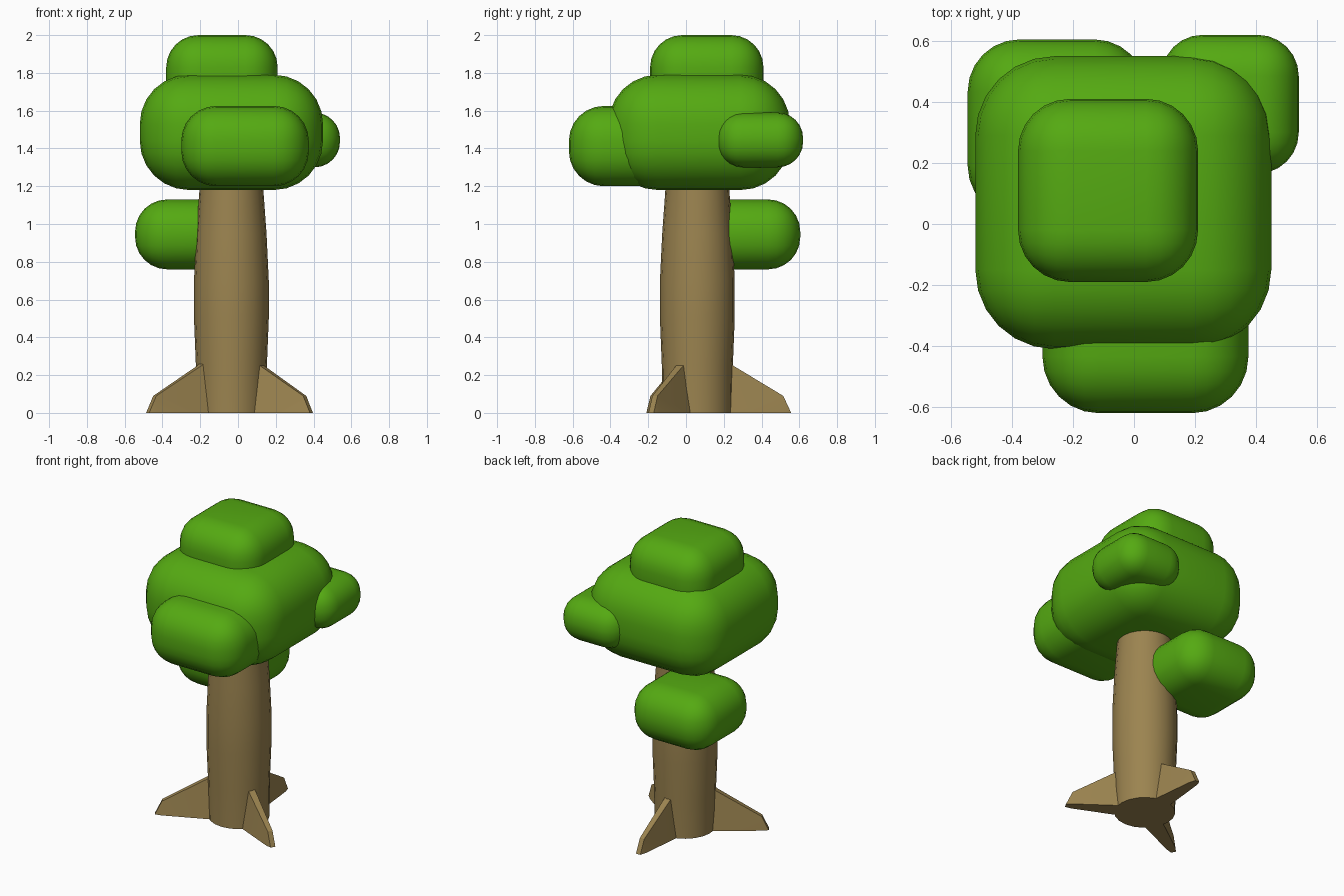
import bpy, bmesh, math
from mathutils import Matrix

if "Cube" in bpy.data.objects:
    bpy.data.objects.remove(bpy.data.objects["Cube"])


def material(name, color):
    m = bpy.data.materials.new(name)
    m.diffuse_color = color
    m.use_nodes = True
    m.node_tree.nodes["Principled BSDF"].inputs["Base Color"].default_value = m.diffuse_color
    return m


GREEN = material("leaves", (0.09, 0.40, 0.006, 1))
BROWN = material("bark", (0.33, 0.23, 0.08, 1))
CX, CY = -0.035, 0.06  # trunk axis


def finish(bm, name, mat, angle):
    bmesh.ops.recalc_face_normals(bm, faces=bm.faces)
    me = bpy.data.meshes.new(name)
    bm.to_mesh(me)
    bm.free()
    me.materials.append(mat)
    ob = bpy.data.objects.new(name, me)
    bpy.context.collection.objects.link(ob)
    bpy.ops.object.select_all(action='DESELECT')
    bpy.context.view_layer.objects.active = ob
    ob.select_set(True)
    bpy.ops.object.shade_smooth_by_angle(angle=math.radians(angle))
    return ob


def leaf_block(name, x, y, z, radius):
    """Rounded box spanning the given ranges."""
    bm = bmesh.new()
    bmesh.ops.create_cube(bm, size=1)
    for v in bm.verts:
        for i, (lo, hi) in enumerate((x, y, z)):
            v.co[i] = hi if v.co[i] > 0 else lo
    bmesh.ops.bevel(bm, geom=bm.edges[:], offset=radius, segments=6,
                    profile=0.5, affect='EDGES', clamp_overlap=True)
    finish(bm, name, GREEN, 60)


# Foliage
leaf_block("main_crown", (-0.52, 0.45), (-0.41, 0.55), (1.18, 1.79), 0.26)
leaf_block("top_crown", (-0.38, 0.21), (-0.19, 0.41), (1.58, 2.0), 0.17)
leaf_block("front_leaves", (-0.30, 0.375), (-0.62, -0.02), (1.20, 1.625), 0.185)
leaf_block("right_leaves", (0.09, 0.54), (0.165, 0.62), (1.30, 1.59), 0.135)
leaf_block("lower_leaves", (-0.545, 0.04), (0.02, 0.605), (0.76, 1.13), 0.17)

# Trunk: lofted rings with a slight belly
bm = bmesh.new()
N = 20
rings = []
for r, z in ((0.185, 0), (0.188, 0.25), (0.198, 0.5), (0.198, 0.7),
             (0.186, 0.95), (0.17, 1.17), (0.165, 1.3)):
    rings.append([bm.verts.new((CX + r * math.cos(2 * math.pi * i / N),
                                CY + r * math.sin(2 * math.pi * i / N), z))
                  for i in range(N)])
for a, b in zip(rings, rings[1:]):
    for i in range(N):
        j = (i + 1) % N
        bm.faces.new((a[i], a[j], b[j], b[i]))
bm.faces.new(rings[0])
bm.faces.new(rings[-1])
finish(bm, "trunk", BROWN, 40)

# Three tapered buttress roots: (distance out, height, half width at top, at bottom)
STATIONS = ((0.10, 0.33, 0.025, 0.065), (0.19, 0.25, 0.022, 0.056),
            (0.455, 0.09, 0.016, 0.028), (0.497, 0.0, 0.016, 0.024))
for name, deg, length in (("back_root", 90, 1), ("left_root", 210, 1.03),
                          ("right_root", 330, 0.985)):
    bm = bmesh.new()
    top = [[bm.verts.new((r * length, s * t, h)) for s in (-1, 1)]
           for r, h, t, b in STATIONS]
    low = [[bm.verts.new((r * length, s * b, 0)) for s in (-1, 1)]
           for r, h, t, b in STATIONS[:3]] + [top[3]]
    for k in range(3):
        bm.faces.new((top[k][0], top[k + 1][0], top[k + 1][1], top[k][1]))
        bm.faces.new((low[k][0], low[k + 1][0], low[k + 1][1], low[k][1]))
        for s in (0, 1):
            side = [low[k][s], low[k + 1][s], top[k + 1][s], top[k][s]]
            bm.faces.new(list(dict.fromkeys(side)))
    bm.faces.new((low[0][0], low[0][1], top[0][1], top[0][0]))
    bm.transform(Matrix.Translation((CX, CY, 0)) @
                 Matrix.Rotation(math.radians(deg), 4, 'Z'))
    finish(bm, name, BROWN, 20)
